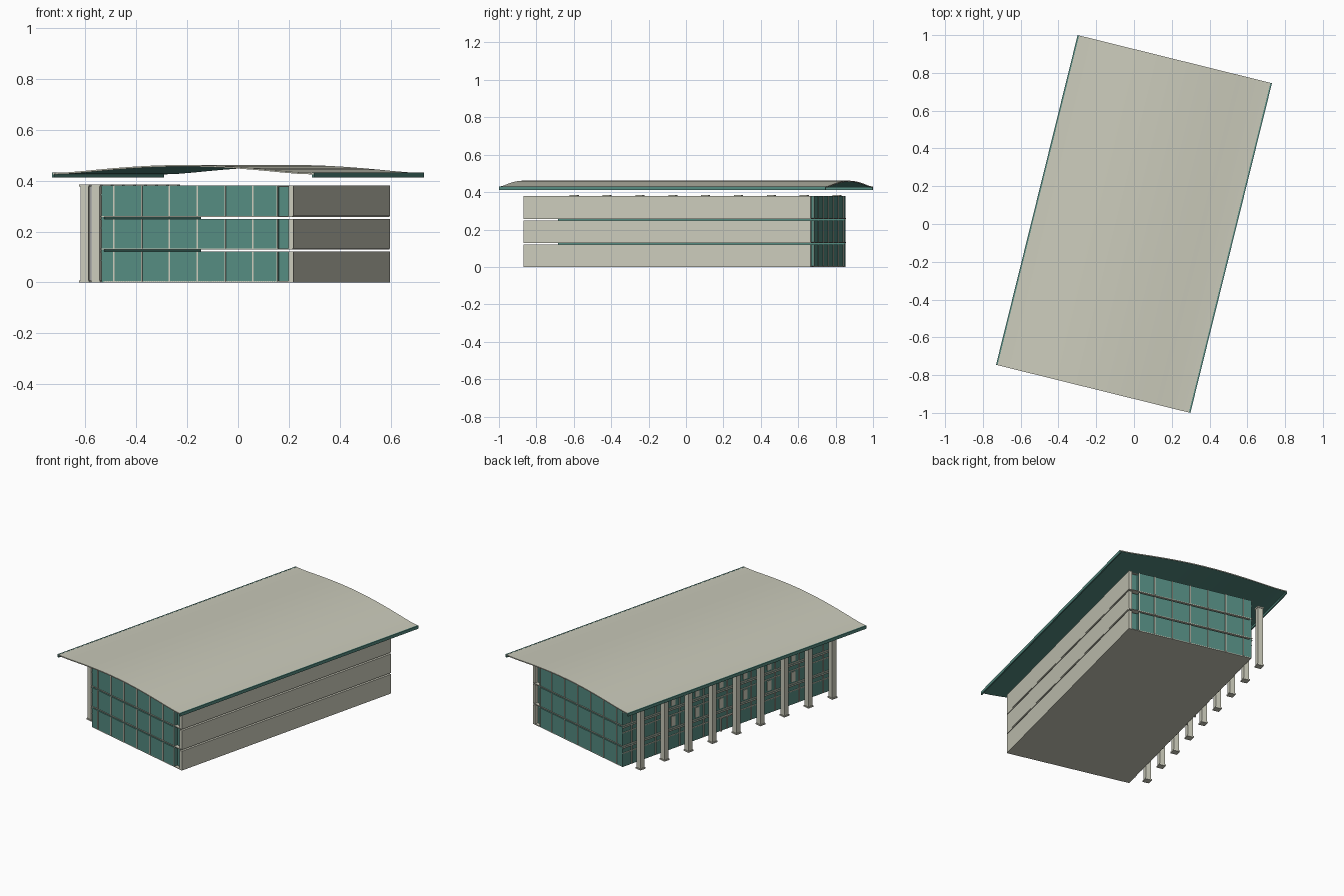
import bpy, bmesh, math
from mathutils import Matrix

if "Cube" in bpy.data.objects:
    bpy.data.objects.remove(bpy.data.objects["Cube"])

ROT = Matrix.Rotation(math.radians(-13.9), 4, 'Z')   # whole building is turned


def mat(name, c):
    m = bpy.data.materials.new(name)
    m.diffuse_color = (*c, 1)
    m.use_nodes = True
    m.node_tree.nodes["Principled BSDF"].inputs["Base Color"].default_value = m.diffuse_color
    return m


CREAM = mat("cream", (0.60, 0.60, 0.50))
TEAL = mat("teal_glass", (0.09, 0.26, 0.22))


def finish(name, bm, mats):
    bmesh.ops.transform(bm, matrix=ROT, verts=bm.verts)
    me = bpy.data.meshes.new(name)
    bm.to_mesh(me)
    bm.free()
    for m in mats:
        me.materials.append(m)
    ob = bpy.data.objects.new(name, me)
    bpy.context.collection.objects.link(ob)
    return ob


def boxes(name, mt, items):
    """One object from boxes given as (x0, x1, y0, y1, z0, z1)."""
    bm = bmesh.new()
    for x0, x1, y0, y1, z0, z1 in items:
        m = Matrix.Translation(((x0 + x1) / 2, (y0 + y1) / 2, (z0 + z1) / 2)) \
            @ Matrix.Diagonal((x1 - x0, y1 - y0, z1 - z0, 1))
        bmesh.ops.create_cube(bm, size=1, matrix=m)
    return finish(name, bm, [mt])


XL, XG, XW, XR, Y = -0.356, 0.357, 0.400, 0.419, 0.79
STOREYS = [(0.004, 0.121), (0.133, 0.249), (0.261, 0.38)]

# Ground slab and flat top
boxes("ground_slab", CREAM, [(XL, XR, -Y, Y, 0, 0.005)])
boxes("top_slab", CREAM, [(XL, XW, -Y + .01, Y - .01, 0.374, 0.379)])

# Glass storeys, separated by thin open joints, with recessed strip by the wall
boxes("glass_storeys", TEAL,
      [(XL, XG, -Y, Y, a, b) for a, b in STOREYS] +
      [(XG, XW, -Y + .02, Y - .02, a, b) for a, b in STOREYS])

# Solid wall panels on the right side
boxes("side_wall_panels", CREAM, [(XW, XR, -Y, Y, a, b) for a, b in STOREYS])

# Thin floor plates at the joints
boxes("floor_plates", CREAM,
      [(XL - .005, XR - .002, -Y - .003, Y + .003, b - .0045, b)
       for b, _ in STOREYS[1:]])

# Mullions on both glazed ends
ends = []
for s in (-1, 1):
    for x in [-0.306 + 0.1125 * i for i in range(6)] + [XG - .003]:
        for a, b in STOREYS:
            y0, y1 = sorted((s * (Y - .002), s * (Y + .004)))
            ends.append((x - .0025, x + .0025, y0, y1, a, b))
boxes("end_mullions", CREAM, ends)

# Colonnaded side: strip closing the joints, mullions, rails, panels, door
PITCH = 0.181
COLS = [PITCH * (i - 4) for i in range(9)]
boxes("joint_strip", TEAL, [(XL, XL + .01, -Y, Y, 0, 0.38)])
bars, panels = [], []
for a, b in STOREYS:
    for i in range(17):
        v = PITCH / 2 * (i - 8)
        bars.append((XL - .006, XL, v - .003, v + .003, a, b))
    m = a + (b - a) * 0.7
    bars.append((XL - .005, XL, -Y, Y, m - .002, m + .002))
    bars.append((XL - .007, XL, -Y, Y, b - .004, b))
    if a > 0.1:
        for i in (-3, -2, -1, 0, 1, 2):
            c = PITCH * (i + 0.5)
            panels.append((XL - .003, XL, c - .06, c - .03, a + .01, m - .01))
boxes("side_mullions", CREAM, bars)
boxes("side_panels", CREAM, panels)
boxes("entrance_frame", CREAM,
      [(XL - .01, XL, s * .05 - .004, s * .05 + .004, 0, .085) for s in (-1, 1)] +
      [(XL - .01, XL, -.054, .054, .08, .088)])

# Row of square columns with base and cap
XC = -0.438
parts = []
for v in COLS:
    for r, z0, z1 in ((.020, 0, .008), (.016, .008, .377), (.020, .377, .385)):
        parts.append((XC - r, XC + r, v - r, v + r, z0, z1))
boxes("columns", CREAM, parts)

# Curved thin roof: cream above, teal below
half = [(0, .461), (.07, .4602), (.14, .4578), (.21, .4538), (.28, .4487),
        (.35, .4425), (.41, .4368), (.47, .4320), (.53, .4300)]
prof = [(-x, z) for x, z in reversed(half[1:])] + half
LY, T = 0.899, 0.006
bm = bmesh.new()
rows = [[[bm.verts.new((x, y, z - d)) for x, z in prof] for d in (0, T)]
        for y in (-LY, LY)]
(ft, fb), (bt, bb) = rows
for i in range(len(prof) - 1):
    j = i + 1
    bm.faces.new((ft[i], ft[j], bt[j], bt[i])).material_index = 0
    bm.faces.new((fb[j], fb[i], bb[i], bb[j])).material_index = 1
    bm.faces.new((fb[i], fb[j], ft[j], ft[i]))
    bm.faces.new((bb[j], bb[i], bt[i], bt[j]))
for i, flip in ((0, 1), (-1, 0)):
    q = (fb[i], bb[i], bt[i], ft[i])
    bm.faces.new(q[::-1] if flip else q).material_index = 1
roof = finish("curved_roof", bm, [CREAM, TEAL])
bpy.context.view_layer.objects.active = roof
roof.select_set(True)
bpy.ops.object.shade_smooth_by_angle(angle=math.radians(30))

# Fascia boards along both eaves
boxes("eave_fascia", TEAL,
      [(-.53, -.522, -LY, LY, .412, .431), (.522, .53, -LY, LY, .412, .431)])
